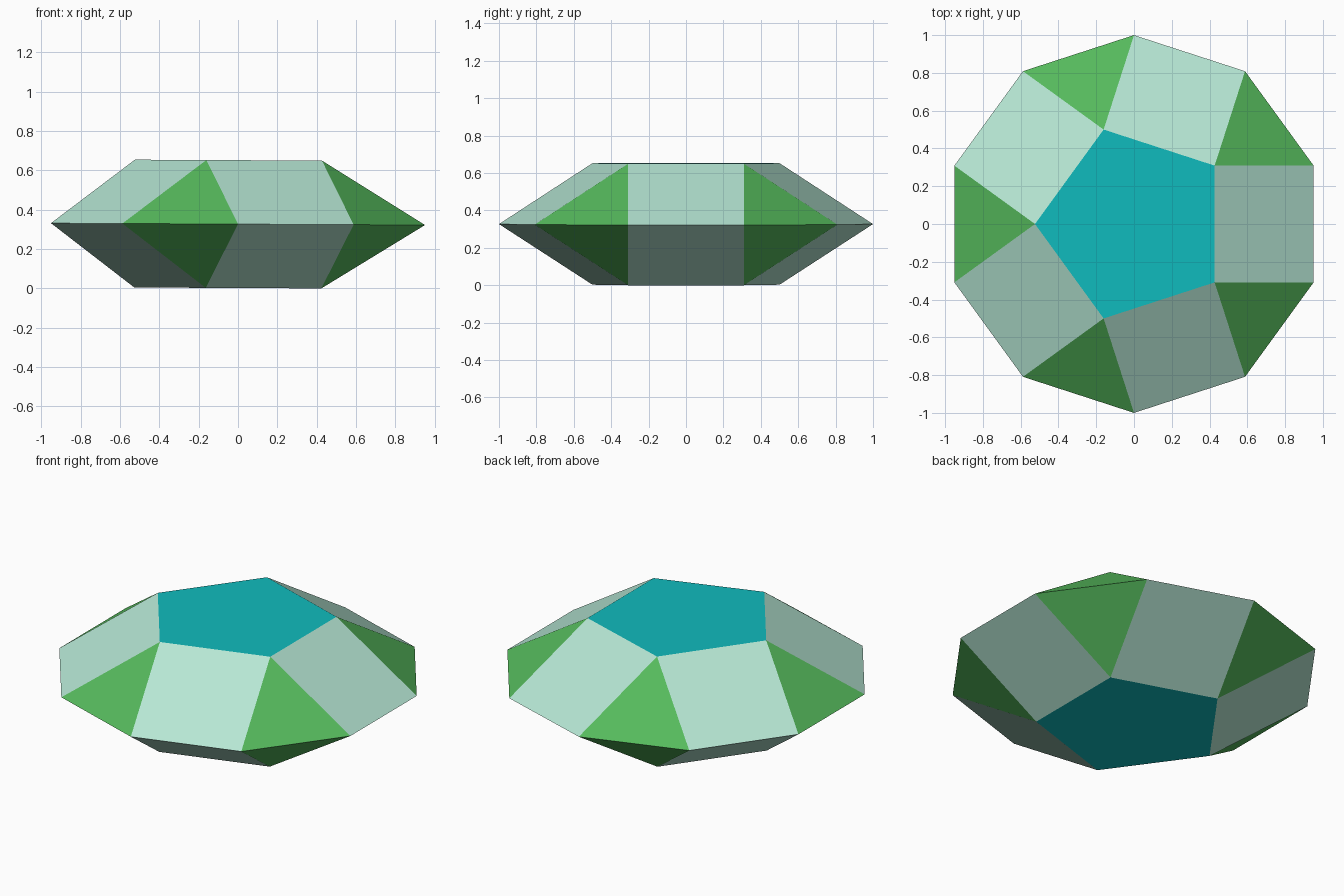
import bpy, bmesh, math
from mathutils import Matrix

if "Cube" in bpy.data.objects:
    bpy.data.objects.remove(bpy.data.objects["Cube"])

SIDE = 2 * math.sin(math.radians(18))              # edge length of a unit decagon
CAP_R = SIDE / (2 * math.sin(math.radians(36)))    # pentagon radius
HALF_H = SIDE * math.sqrt((5 - math.sqrt(5)) / 10) # height of each half
TILT = 0.005                                       # slight lean to the right


def material(name, rgb):
    m = bpy.data.materials.new(name)
    m.diffuse_color = (*rgb, 1)
    m.use_nodes = True
    m.node_tree.nodes["Principled BSDF"].inputs["Base Color"].default_value = m.diffuse_color
    return m


def ring(bm, count, radius, start, z):
    angles = [math.radians(start + 360 * i / count) for i in range(count)]
    return [bm.verts.new((radius * math.cos(a), radius * math.sin(a), z)) for a in angles]


bm = bmesh.new()
girdle = ring(bm, 10, 1, -18, 0)

# Upper and lower halves share the girdle: one cap, five squares, five triangles each
for z in (HALF_H, -HALF_H):
    cap = ring(bm, 5, CAP_R, -36, z)
    bm.faces.new(cap)
    for i in range(5):
        a, b, c = (girdle[(2 * i + k) % 10] for k in range(3))
        p, q = cap[i], cap[(i + 1) % 5]
        bm.faces.new((a, b, q, p))
        bm.faces.new((b, c, q))

# Colour by the number of sides
for f in bm.faces:
    f.material_index = {5: 0, 4: 1, 3: 2}[len(f.verts)]
bmesh.ops.recalc_face_normals(bm, faces=bm.faces[:])

# Lean and stand on the ground
bm.transform(Matrix.Rotation(TILT, 4, 'Y'))
low = min(v.co.z for v in bm.verts)
bm.transform(Matrix.Translation((0, 0, -low)))

mesh = bpy.data.meshes.new("faceted_gem")
bm.to_mesh(mesh)
bm.free()
for m in (material("teal", (0.005, 0.50, 0.51)),
          material("mint", (0.47, 0.80, 0.66)),
          material("green", (0.092, 0.49, 0.108))):
    mesh.materials.append(m)
bpy.context.collection.objects.link(bpy.data.objects.new("faceted_gem", mesh))
